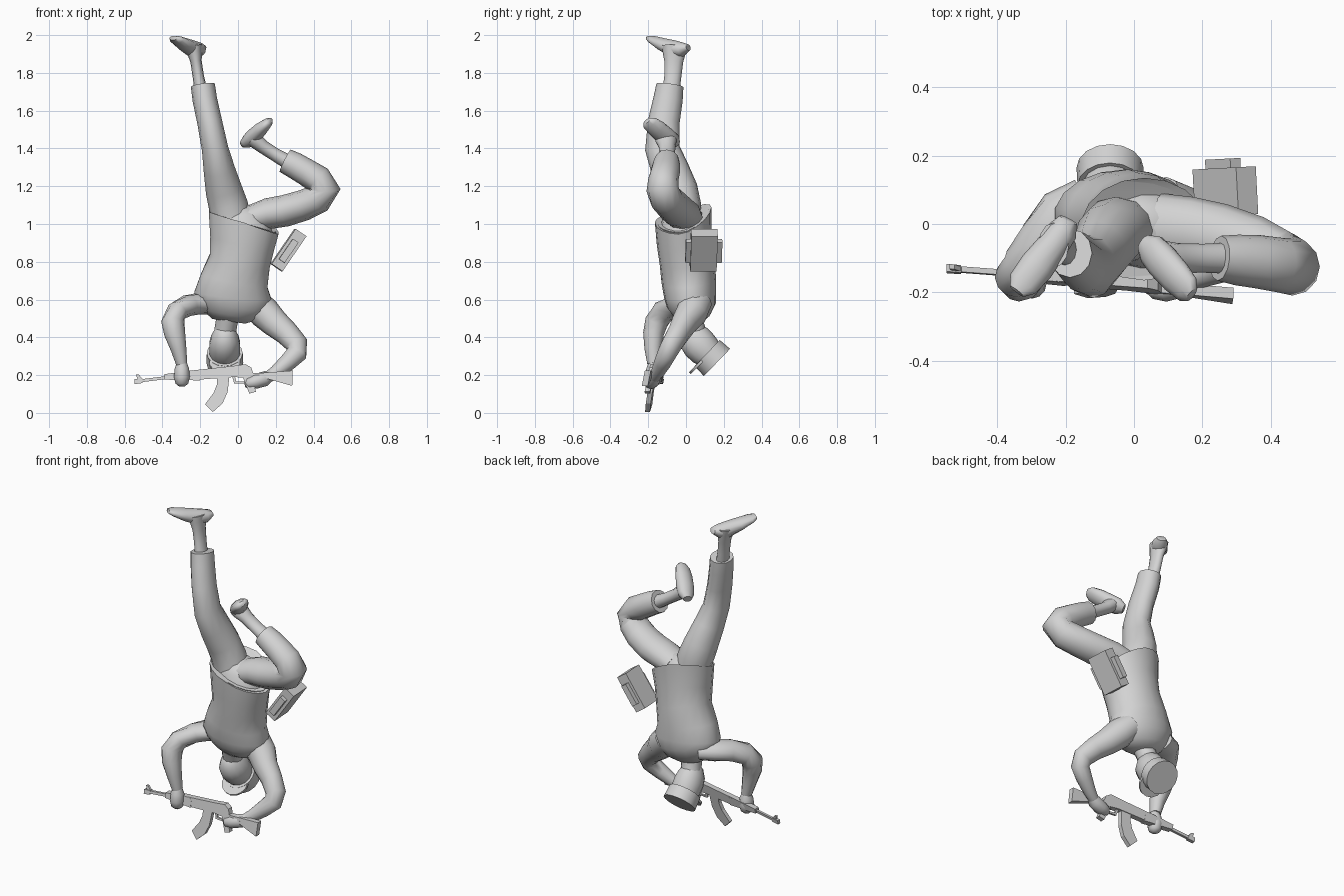
import bpy, bmesh, math
from mathutils import Vector, Matrix

mat = bpy.data.materials.new("plain_grey")
mat.diffuse_color = (0.65, 0.65, 0.65, 1)


def finish(name, bm, smooth=None):
    bmesh.ops.recalc_face_normals(bm, faces=bm.faces)
    me = bpy.data.meshes.new(name)
    bm.to_mesh(me)
    bm.free()
    me.materials.append(mat)
    ob = bpy.data.objects.new(name, me)
    bpy.context.collection.objects.link(ob)
    if smooth:
        bpy.ops.object.select_all(action='DESELECT')
        bpy.context.view_layer.objects.active = ob
        ob.select_set(True)
        bpy.ops.object.shade_smooth_by_angle(angle=math.radians(smooth))
    return ob


def loft(name, stations, ref=(0, 1, 0), sides=12, smooth=60, bend=None):
    """Tube through (x, y, z, radius along ref, radius across)."""
    bm = bmesh.new()
    pts = [Vector(s[:3]) for s in stations]
    rings = []
    for i, s in enumerate(stations):
        a, b = pts[max(i - 1, 0)], pts[min(i + 1, len(pts) - 1)]
        t = (b - a).normalized()
        u = Vector(ref)
        u = (u - t * u.dot(t)).normalized()
        v = t.cross(u)
        ring = []
        for k in range(sides):
            ang = 2 * math.pi * k / sides
            p = pts[i] + u * s[3] * math.cos(ang) + v * s[4] * math.sin(ang)
            ring.append(bm.verts.new(bend(p) if bend else p))
        rings.append(ring)
    for r0, r1 in zip(rings, rings[1:]):
        for k in range(sides):
            j = (k + 1) % sides
            bm.faces.new((r0[k], r0[j], r1[j], r1[k]))
    bm.faces.new(rings[0])
    bm.faces.new(rings[-1])
    return finish(name, bm, smooth)


def gun_y(x, z):
    return -0.165 - 0.1 * (x + 0.13) + 0.2 * (z - 0.2)


def plate(name, outline, thick):
    """Flat rifle part cut from an x-z outline, lying in the rifle's plane."""
    bm = bmesh.new()
    lo, hi = [[bm.verts.new((x, gun_y(x, z) + d * thick / 2, z)) for x, z in outline]
              for d in (-1, 1)]
    n = len(outline)
    bm.faces.new(lo)
    bm.faces.new(hi)
    for i in range(n):
        j = (i + 1) % n
        bm.faces.new((lo[i], lo[j], hi[j], hi[i]))
    return finish(name, bm)


def box(name, centre, size, axis_angle):
    bm = bmesh.new()
    m = (Matrix.Translation(centre) @ Matrix.Rotation(math.radians(3), 4, 'Z')
         @ Matrix.Rotation(axis_angle, 4, 'Y') @ Matrix.Diagonal((*size, 1)))
    bmesh.ops.create_cube(bm, size=1, matrix=m)
    return finish(name, bm)


# torso with a tilted shirt hem, higher at the back
def hem_tilt(p):
    w = min(max((p.z - 0.78) / 0.24, 0), 1)
    dx, dy = p.x - 0.03, p.y + 0.015
    rise = -(0.32 if dx > 0 else 0.2) * dx + (0.45 if dy > 0 else 0) * dy
    return Vector((p.x, p.y, p.z + w * rise))


loft("torso", [
    (-.05, .03, .485, .06, .09), (-.045, .03, .52, .10, .15), (-.033, .028, .57, .13, .195),
    (-.027, .022, .62, .138, .208), (-.02, .015, .70, .145, .182), (.01, .005, .80, .145, .163),
    (.022, -.01, .90, .145, .172), (.03, -.015, 1.015, .15, .188), (.03, -.015, 1.005, .138, .174),
    (.03, -.015, .97, .12, .16)], sides=18, bend=hem_tilt)
loft("pelvis", [(.03, -.02, .94, .12, .15), (.02, -.01, 1.02, .115, .15),
                (.02, 0, 1.07, .085, .11), (.02, 0, 1.10, .04, .06)], sides=16)

# straight leg
loft("straight_trouser_leg", [
    (-.03, -.02, 1.00, .095, .105), (-.052, -.02, 1.10, .10, .104), (-.075, -.04, 1.18, .103, .097),
    (-.10, -.085, 1.29, .10, .083), (-.122, -.125, 1.40, .092, .070), (-.15, -.118, 1.54, .084, .066),
    (-.176, -.095, 1.66, .078, .065), (-.186, -.085, 1.735, .072, .064)])
loft("straight_ankle", [(-.195, -.08, 1.70, .045, .035), (-.21, -.07, 1.78, .045, .03),
                        (-.222, -.065, 1.86, .05, .03), (-.23, -.062, 1.91, .062, .04),
                        (-.235, -.062, 1.945, .066, .045)])
loft("straight_foot", [
    (-.192, .012, 1.935, .018, .028), (-.208, -.02, 1.925, .038, .044), (-.235, -.06, 1.925, .047, .046),
    (-.285, -.125, 1.952, .034, .052), (-.325, -.175, 1.976, .021, .046), (-.342, -.197, 1.985, .012, .026)],
    ref=(0, 0, 1))

# bent leg
loft("bent_trouser_leg", [
    (.07, -.01, 1.03, .10, .07), (.16, -.02, 1.055, .10, .082), (.25, -.04, 1.07, .10, .084),
    (.35, -.07, 1.10, .095, .082), (.425, -.105, 1.135, .09, .08), (.463, -.125, 1.185, .085, .08),
    (.425, -.12, 1.235, .08, .076), (.36, -.11, 1.275, .078, .072), (.30, -.105, 1.31, .074, .07),
    (.25, -.10, 1.335, .066, .066)])
loft("bent_ankle", [(.27, -.10, 1.325, .045, .04), (.20, -.10, 1.365, .042, .035),
                    (.13, -.10, 1.41, .044, .036), (.095, -.105, 1.44, .056, .042),
                    (.075, -.107, 1.455, .056, .042)])
loft("bent_foot", [
    (.028, -.055, 1.425, .022, .028), (.052, -.075, 1.44, .036, .05), (.083, -.11, 1.465, .042, .054),
    (.123, -.155, 1.505, .036, .053), (.155, -.19, 1.533, .026, .046), (.168, -.207, 1.545, .014, .026)],
    ref=(.7, 0, -.7))

# arms with hands
loft("raised_arm", [
    (-.14, .045, .575, .09, .055), (-.21, .018, .578, .085, .057), (-.27, -.05, .567, .074, .057),
    (-.325, -.12, .535, .066, .056), (-.345, -.157, .48, .062, .062), (-.335, -.172, .42, .055, .056),
    (-.315, -.175, .34, .045, .042), (-.298, -.17, .26, .035, .03)])
loft("raised_hand", [
    (-.297, -.17, .27, .025, .025), (-.297, -.17, .235, .04, .038), (-.297, -.172, .19, .046, .042),
    (-.297, -.172, .155, .036, .034), (-.297, -.172, .14, .015, .015)])
loft("bent_arm", [
    (.08, .05, .59, .09, .08), (.14, .03, .53, .085, .085), (.195, -.01, .475, .07, .075),
    (.26, -.04, .42, .06, .065), (.312, -.075, .362, .056, .06), (.312, -.10, .315, .052, .055),
    (.26, -.125, .265, .046, .046), (.20, -.15, .215, .036, .036), (.16, -.165, .19, .03, .03)])
loft("bent_hand", [
    (.18, -.165, .205, .025, .025), (.14, -.175, .18, .04, .04), (.09, -.185, .165, .042, .038),
    (.055, -.185, .155, .034, .03), (.035, -.185, .15, .014, .014)])

# neck and head, tipped back toward the ground
loft("neck", [(-.05, .02, .53, .068, .07), (-.06, .03, .48, .06, .058), (-.07, .05, .42, .06, .058)])
loft("head", [
    (-.07, .005, .455, .03, .03), (-.07, .02, .44, .06, .052), (-.07, .042, .40, .087, .074),
    (-.07, .07, .362, .092, .084), (-.07, .10, .33, .088, .083), (-.07, .12, .31, .08, .08)], sides=14)

# round cap with a visor
loft("cap", [(-.07, .112, .317, .096, .095), (-.07, .164, .267, .1, .098)], sides=16, smooth=40)
loft("cap_visor", [(-.07, .068, .268, .075, .082), (-.07, .078, .258, .075, .082)], sides=14, smooth=40)

# belt pouch with a smaller box through both faces
tilt = math.atan2(.127, .185)
box("pouch", (.267, .094, .862), (.07, .14, .225), tilt)
box("pouch_flap", (.264, .094, .858), (.036, .193, .13), tilt)

# rifle
plate("rifle_barrel", [(-.545, .158), (-.545, .174), (-.38, .195), (-.38, .179)], .016)
plate("front_sight", [(-.53, .17), (-.54, .202), (-.525, .202), (-.50, .175)], .014)
plate("muzzle", [(-.548, .152), (-.548, .178), (-.505, .182), (-.505, .158)], .022)
plate("handguard", [(-.39, .176), (-.39, .205), (-.24, .226), (-.2, .22), (-.2, .172)], .036)
plate("receiver", [(-.25, .173), (-.25, .224), (-.03, .248), (.04, .258), (.07, .24), (.08, .21),
                   (.16, .212), (.16, .192), (.06, .184), (-.02, .19)], .034)
plate("stock", [(.13, .212), (.29, .224), (.287, .143), (.15, .182)], .032)
plate("magazine", [(-.112, .19), (-.112, .15), (-.128, .108), (-.175, .045), (-.134, .004),
                   (-.082, .05), (-.055, .11), (-.046, .19)], .026)
plate("pistol_grip", [(.025, .19), (.06, .102), (.095, .112), (.075, .19)], .028)
plate("trigger_guard", [(-.03, .19), (-.02, .155), (.035, .155), (.035, .165), (-.01, .167), (-.015, .19)], .012)
